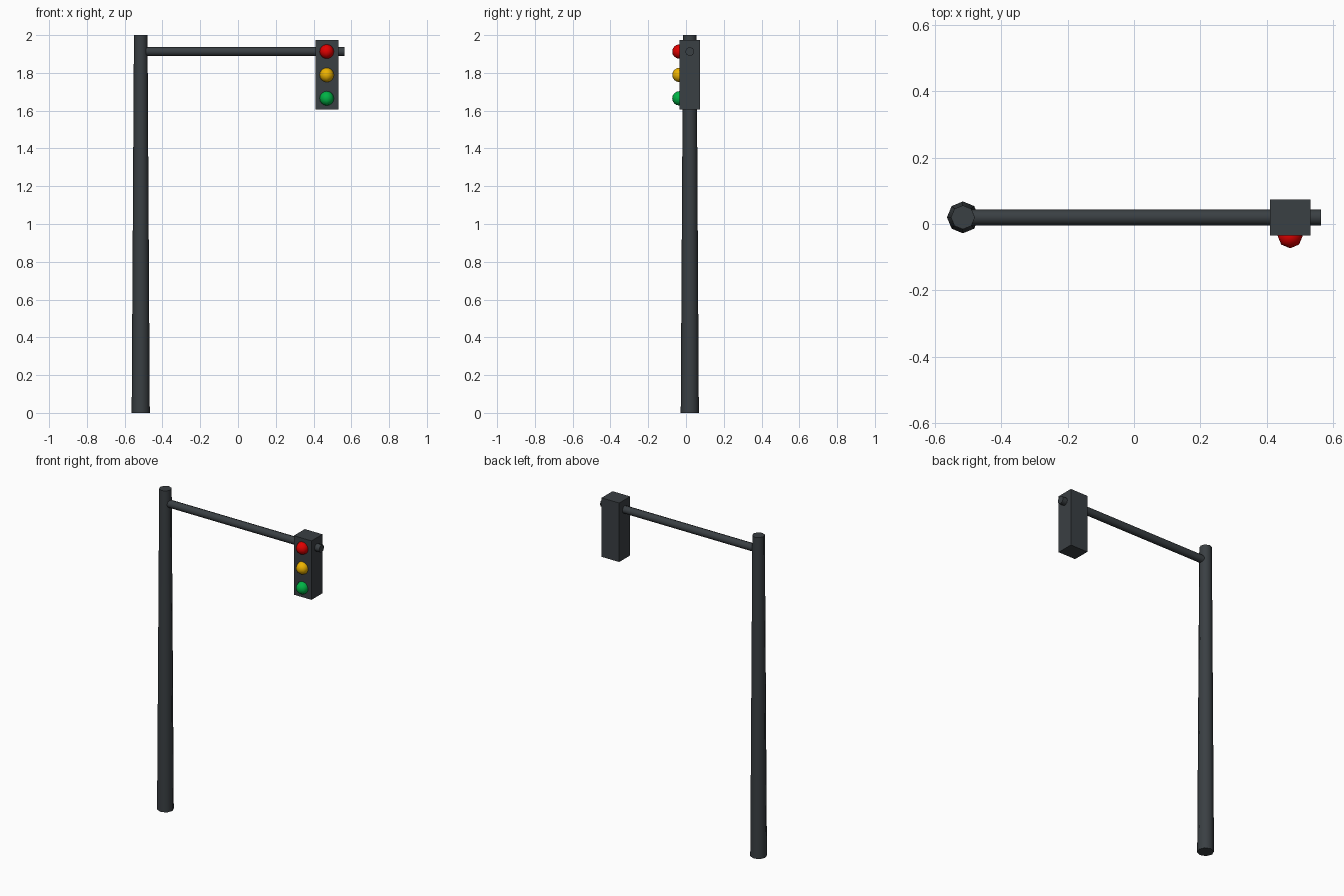
import bpy, math

if "Cube" in bpy.data.objects:
    bpy.data.objects.remove(bpy.data.objects["Cube"])

CY = 0.02        # depth centre of pole, arm and housing
LAMP_X = 0.47


def material(name, rgb):
    m = bpy.data.materials.new(name)
    m.diffuse_color = (*rgb, 1)
    m.use_nodes = True
    m.node_tree.nodes["Principled BSDF"].inputs["Base Color"].default_value = m.diffuse_color
    return m


def finish(name, mat, smooth=True):
    ob = bpy.context.object
    ob.name = name
    ob.data.materials.append(mat)
    if smooth:
        bpy.ops.object.shade_smooth_by_angle(angle=math.radians(50))
    return ob


metal = material("dark_metal", (0.042, 0.050, 0.056))

# Tapered octagonal pole
bpy.ops.mesh.primitive_cone_add(vertices=8, radius1=0.048, radius2=0.036,
                                depth=2, location=(-0.515, CY, 1))
finish("pole", metal)

# Horizontal arm running from the pole through the housing
x0, x1 = -0.515, 0.563
bpy.ops.mesh.primitive_cylinder_add(vertices=8, radius=0.024, depth=x1 - x0,
                                    location=((x0 + x1) / 2, CY, 1.913),
                                    rotation=(0, math.pi / 2, 0))
finish("arm", metal)

# Signal housing
bpy.ops.mesh.primitive_cube_add(size=1, location=(LAMP_X, CY, 1.789))
bpy.context.object.scale = (0.122, 0.108, 0.368)
finish("signal_housing", metal, smooth=False)

# Three lamps set halfway into the front face
lamps = [("red", 1.913, (0.75, 0.0, 0.0)),
         ("amber", 1.789, (0.85, 0.45, 0.0)),
         ("green", 1.665, (0.0, 0.45, 0.06))]
for colour, z, rgb in lamps:
    bpy.ops.mesh.primitive_uv_sphere_add(segments=8, ring_count=8, radius=0.038,
                                         location=(LAMP_X, -0.035, z))
    finish(colour + "_lamp", material(colour, rgb))
